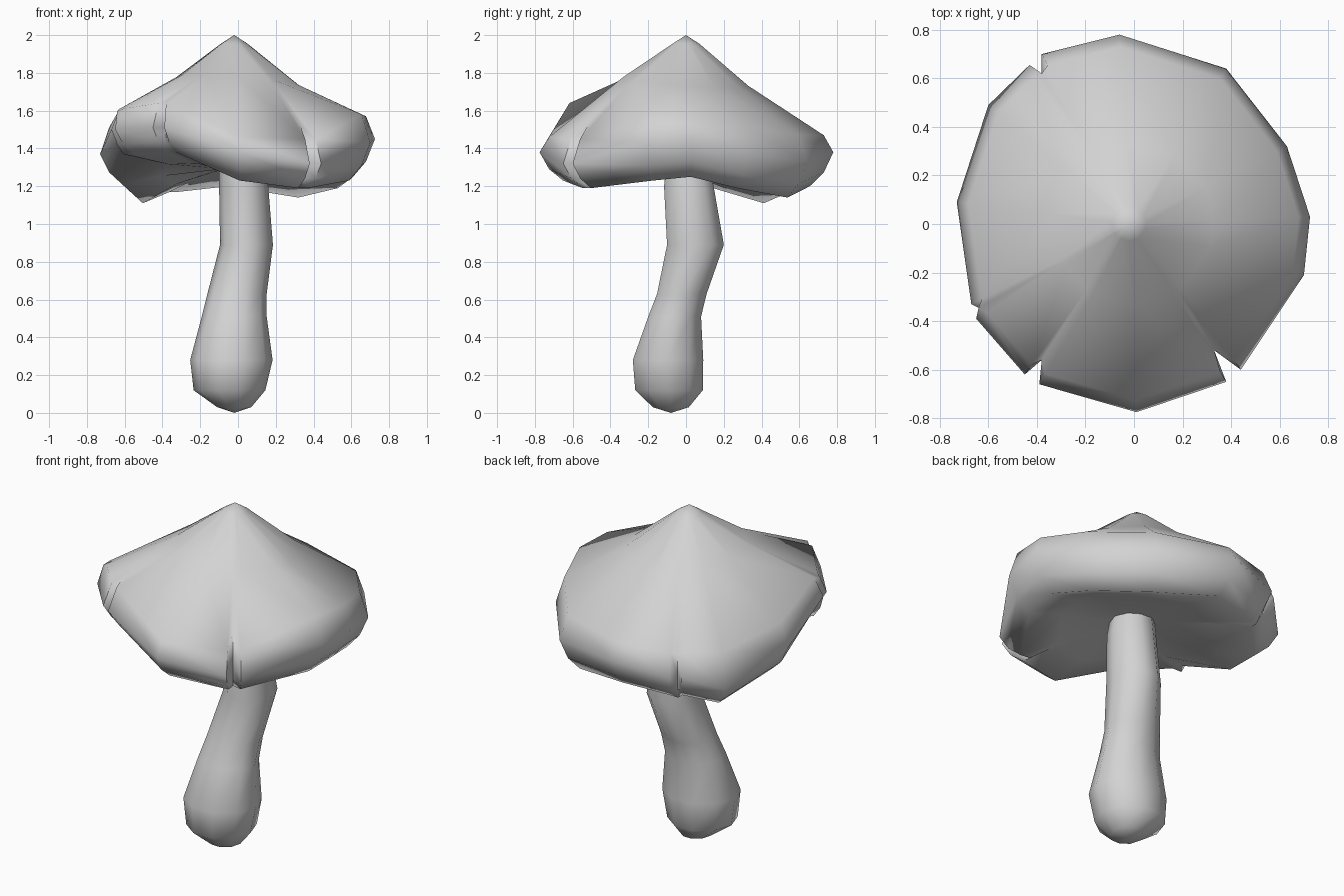
import bpy, bmesh, math
from mathutils import Vector

if "Cube" in bpy.data.objects:
    bpy.data.objects.remove(bpy.data.objects["Cube"], do_unlink=True)

# One plain grey for the whole mushroom
grey = bpy.data.materials.new("plain_grey")
grey.use_nodes = True
colour = (0.65, 0.65, 0.65, 1)
grey.diffuse_color = colour
shader = grey.node_tree.nodes["Principled BSDF"]
shader.inputs["Base Color"].default_value = colour
shader.inputs["Roughness"].default_value = 0.8


def loft(name, rings, start, end, smooth_angle):
    """Skin a stack of closed rings and close both ends with a pole."""
    bm = bmesh.new()
    layers = [[bm.verts.new(point) for point in ring] for ring in rings]
    count = len(layers[0])
    for lower, upper in zip(layers, layers[1:]):
        for i in range(count):
            j = (i + 1) % count
            bm.faces.new((lower[i], lower[j], upper[j], upper[i]))
    for layer, pole in ((layers[0], start), (layers[-1], end)):
        tip = bm.verts.new(pole)
        for i in range(count):
            bm.faces.new((layer[i], layer[(i + 1) % count], tip))
    bmesh.ops.recalc_face_normals(bm, faces=bm.faces)
    mesh = bpy.data.meshes.new(name)
    bm.to_mesh(mesh)
    bm.free()
    mesh.materials.append(grey)
    obj = bpy.data.objects.new(name, mesh)
    bpy.context.collection.objects.link(obj)
    bpy.ops.object.select_all(action="DESELECT")
    obj.select_set(True)
    bpy.context.view_layer.objects.active = obj
    bpy.ops.object.shade_smooth_by_angle(angle=math.radians(smooth_angle))
    return obj


# Cap rim, counter-clockwise: x, y, shoulder height, edge height, lower lip height
right_rim = [(.725, .03, 1.57, 1.45, 1.25), (.63, .32, 1.52, 1.37, 1.19),
             (.38, .64, 1.47, 1.33, 1.14), (-.06, .78, 1.47, 1.38, 1.2)]
left_rim = [(-.6, .49, 1.44, 1.24, 1.11), (-.73, .09, 1.51, 1.37, 1.21)]
front_rim = [(.01, -.775, 1.46, 1.38, 1.23)]
end_rim = [(.7, -.21, 1.58, 1.43, 1.23)]


def split(lip_a, cut, lip_b, heights):
    """A torn notch: two lips with a deeper cut between them."""
    return [(*lip_a, *heights, False), (*cut, *heights, True), (*lip_b, *heights, False)]


def plain(rows):
    return [(*row, False) for row in rows]


rim = (plain(right_rim)
       + split((-.38, .7), (-.38, .62), (-.43, .655), (1.46, 1.33, 1.17))
       + plain(left_rim)
       + split((-.67, -.33), (-.64, -.345), (-.65, -.39), (1.61, 1.5, 1.37))
       + split((-.45, -.62), (-.38, -.56), (-.39, -.66), (1.64, 1.51, 1.38))
       + plain(front_rim)
       + split((.38, -.65), (.33, -.52), (.44, -.6), (1.45, 1.32, 1.19))
       + plain(end_rim))

# Cap: rings run from the peak, over the shoulder, round the lip and underneath
peak = Vector((-.02, 0, 2))
slope_radius, shoulder_radius = .33, .7
cap_rings = [[] for _ in range(8)]
for x, y, shoulder, edge, lip, is_cut in rim:
    reach = Vector((x, y))
    out = reach.normalized()
    slope = 1.755 - .025 * (out.x + out.y)
    top_scale, under_scale, lip_scale = .935, .935, .84
    if is_cut:
        # the inner end of a tear stays on the slope of the cap
        top_scale, under_scale, lip_scale = 1, 1, .95
        along = (reach.length - slope_radius) / (shoulder_radius - slope_radius)
        shoulder = slope + (shoulder - slope) * along
    places = [
        (out * .07 + peak.xy, 1.955),
        (out * slope_radius, slope),
        (reach * top_scale, shoulder),
        (reach, edge),
        (reach * under_scale, edge * .4 + lip * .6),
        (reach * lip_scale, lip),
        (out * .42, lip * .4 + 1.28 * .6),
        (out * .1, 1.29),
    ]
    for ring, (flat, height) in zip(cap_rings, places):
        ring.append((flat.x, flat.y, height))
loft("cap", cap_rings, peak, (0, 0, 1.3), 80)

# Stem: height, then centre and half width along x and y
stem_profile = [
    (.03, -.02, .09, -.08, .1),
    (.12, -.045, .19, -.09, .188),
    (.28, -.035, .218, -.095, .196),
    (.51, -.02, .172, -.06, .147),
    (.63, -.005, .157, -.022, .138),
    (.89, .045, .14, .05, .158),
    (1.2, .03, .13, .015, .138),
    (1.31, .02, .12, .01, .12),
]
sides = 10
stem_rings = []
for z, cx, rx, cy, ry in stem_profile:
    turns = [math.tau * i / sides for i in range(sides)]
    stem_rings.append([(cx + rx * math.cos(a), cy + ry * math.sin(a), z) for a in turns])
loft("stem", stem_rings, (-.02, -.08, 0), (.02, .01, 1.32), 60)
